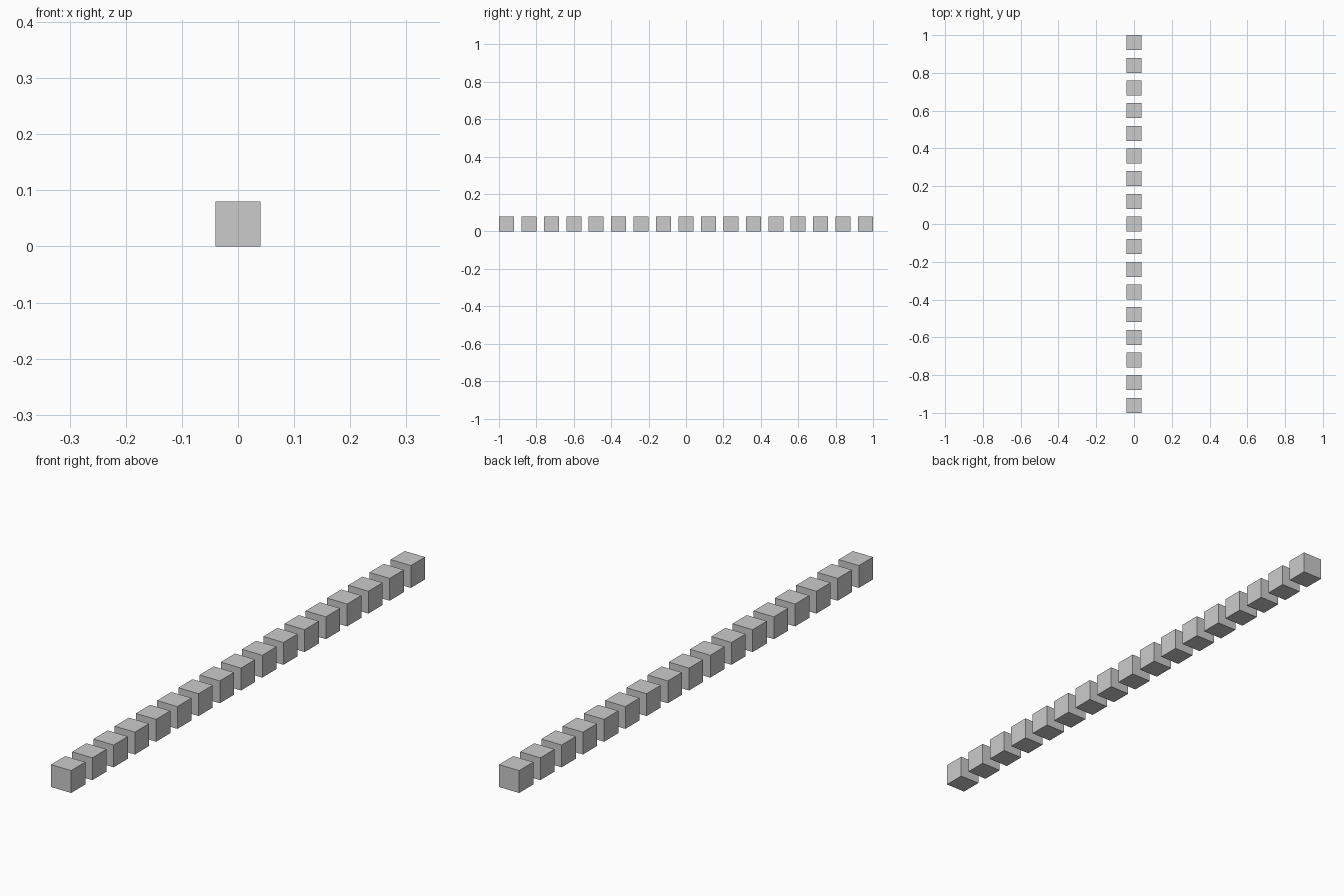
import bpy

if "Cube" in bpy.data.objects:
    bpy.data.objects.remove(bpy.data.objects["Cube"])

COUNT = 17
SIZE = 0.08
PITCH = 0.12

# Row of evenly spaced cubes along y, resting on the ground
for i in range(COUNT):
    y = (i - (COUNT - 1) / 2) * PITCH
    bpy.ops.mesh.primitive_cube_add(size=SIZE, location=(0, y, SIZE / 2))
    bpy.context.object.name = f"cube_{i + 1:02d}"
